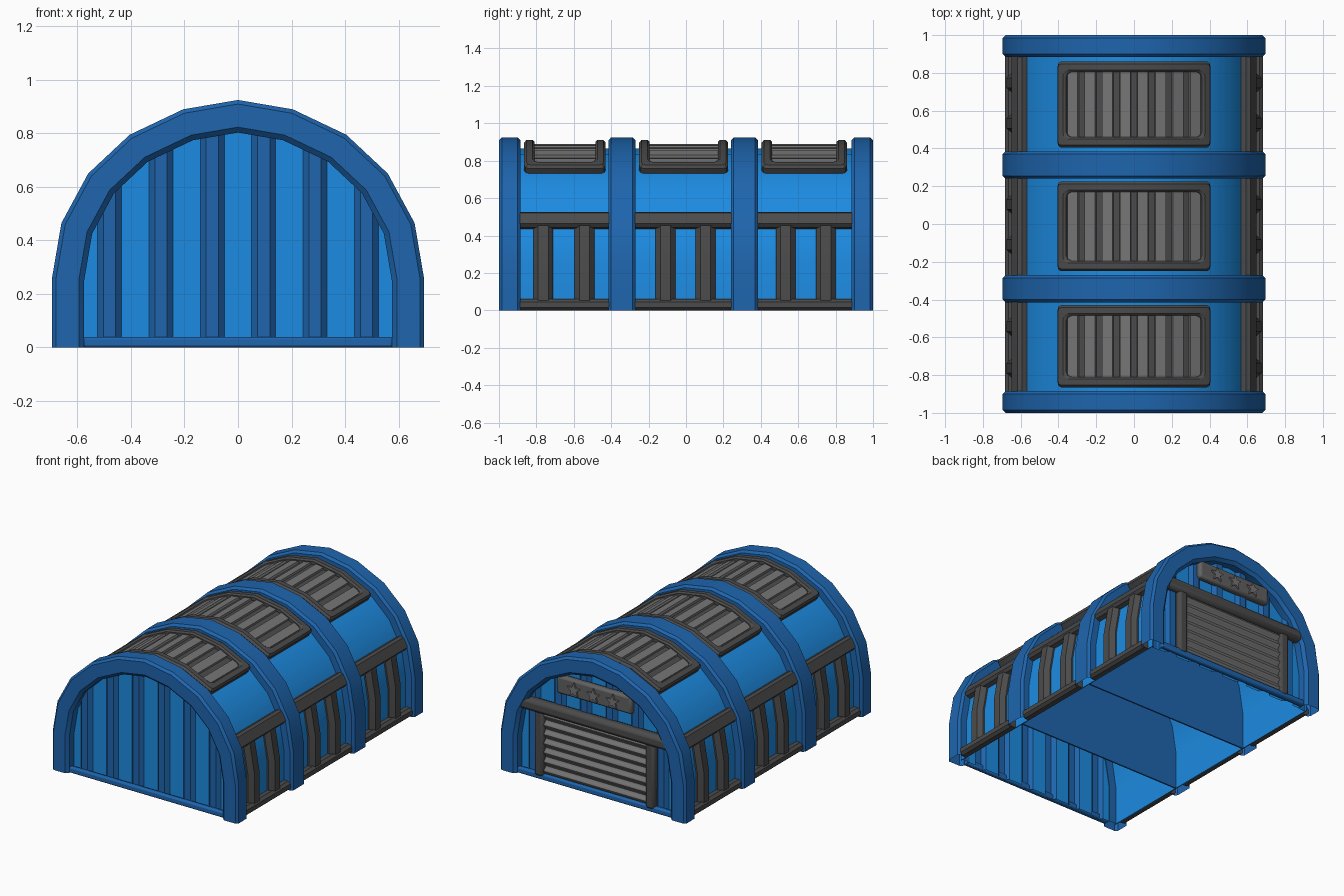
import bpy, bmesh, math
from mathutils import Vector

if "Cube" in bpy.data.objects:
    bpy.data.objects.remove(bpy.data.objects["Cube"])


def material(name, col):
    m = bpy.data.materials.new(name)
    m.diffuse_color = (*col, 1)
    m.use_nodes = True
    m.node_tree.nodes["Principled BSDF"].inputs["Base Color"].default_value = m.diffuse_color
    return m


LIGHT = material("light blue", (0.012, 0.26, 0.76))
BLUE = material("deep blue", (0.013, 0.13, 0.42))
DARK = material("dark grey", (0.07, 0.07, 0.07))
GREY = material("mid grey", (0.18, 0.18, 0.18))
PLATE = material("plaque grey", (0.12, 0.12, 0.12))

# Outer arch outline, mirrored to 13 points (index 0 = left foot, 6 = peak)
half = [(0.695, 0), (0.695, 0.26), (0.66, 0.465), (0.56, 0.65), (0.405, 0.795), (0.205, 0.89), (0, 0.925)]
ARCH = [Vector((-x, z)) for x, z in half] + [Vector(p) for p in half[-2::-1]]


def corner(i, off):
    """Arch point i moved inwards by off (mitred)."""
    def inward(a, b):
        d = (b - a).normalized()
        return Vector((d.y, -d.x))
    a = inward(ARCH[max(i - 1, 0)], ARCH[max(i, 1)])
    b = inward(ARCH[min(i, 11)], ARCH[min(i + 1, 12)])
    m = (a + b).normalized()
    return ARCH[i] + m * (off / m.dot(a))


def pt(t, off, y):
    i = min(int(t), 11)
    p = corner(i, off).lerp(corner(i + 1, off), t - i)
    return (p.x, y, p.y)


def arch_z(x, off):
    for i in range(12):
        a, b = corner(i, off), corner(i + 1, off)
        if a.x < b.x and a.x <= x <= b.x:
            return a.y + (b.y - a.y) * (x - a.x) / (b.x - a.x)
    return 0.26


def loft(name, rings, mat, cap=True, loop=False, closed=True):
    bm = bmesh.new()
    vs = [[bm.verts.new(p) for p in r] for r in rings]
    n = len(vs[0])
    pairs = list(zip(vs, vs[1:])) + ([(vs[-1], vs[0])] if loop else [])
    for a, b in pairs:
        for i in range(n if closed else n - 1):
            j = (i + 1) % n
            bm.faces.new((a[i], a[j], b[j], b[i]))
    if cap and closed and not loop:
        bm.faces.new(vs[0])
        bm.faces.new(vs[-1])
    bmesh.ops.recalc_face_normals(bm, faces=bm.faces)
    me = bpy.data.meshes.new(name)
    bm.to_mesh(me)
    bm.free()
    me.materials.append(mat)
    ob = bpy.data.objects.new(name, me)
    bpy.context.collection.objects.link(ob)
    return ob


def sweep(name, section, ts, mat, cap=True):
    """Section of (offset, y) pairs swept along the arch."""
    return loft(name, [[pt(t, o, y) for o, y in section] for t in ts], mat, cap)


def block(name, x0, x1, y0, y1, z0, z1, mat, bevel=0.0):
    ob = loft(name, [[(x0, y0, z), (x1, y0, z), (x1, y1, z), (x0, y1, z)] for z in (z0, z1)], mat)
    if bevel:
        m = ob.modifiers.new("bevel", 'BEVEL')
        m.width, m.segments = bevel, 2
    return ob


# Tunnel shell, open underneath
FULL = list(range(13))
sweep("shell", [(0.06, -0.94), (0.06, 0.94), (0.066, 0.94), (0.066, -0.94)], FULL, LIGHT)

# Arched ribs: deep ones at the ends, shallow ones with bulkheads in the middle
b = 0.015
for k, (y0, y1) in enumerate([(-1, -0.885), (-0.415, -0.27), (0.24, 0.385), (0.885, 1)]):
    sec = [(0.061, y0), (b, y0), (0, y0 + b), (0, y1 - b), (b, y1), (0.061, y1)]
    if k in (0, 3):
        s = -1 if k == 0 else 1
        yo, yi, ye = (y0, y0 + 0.075, y1) if k == 0 else (y1, y1 - 0.075, y0)
        sec = [(0.061, ye), (b, ye), (0, ye + s * b), (0, yo - s * b), (b, yo),
               (0.1, yo), (0.12, yo - s * 0.02), (0.12, yi), (0.061, yi)]
    sweep(f"arch_rib_{k}", sec, FULL, BLUE, cap=False)
    if k in (1, 2):
        ym = (y0 + y1) / 2
        loft(f"bulkhead_{k}", [[pt(t, 0.062, y) for t in FULL] for y in (ym - 0.005, ym + 0.005)], BLUE)

# Corrugated end walls (raised folds are deep blue) and sills
for s, end in ((-1, "front"), (1, "back")):
    prof = [(-0.59, 0.93)]
    for k in range(6):
        c = (k - 2.5) * 0.192
        prof += [(c - 0.045, 0.93), (c - 0.023, 0.953), (c + 0.023, 0.953), (c + 0.045, 0.93)]
    prof.append((0.59, 0.93))
    wall = loft(f"{end}_wall", [[(x, s * y, 0) for x, y in prof],
                                [(x, s * y, arch_z(x, 0.095)) for x, y in prof]], LIGHT, closed=False)
    wall.data.materials.append(BLUE)
    for f in wall.data.polygons:
        f.material_index = int(abs(f.center.y) > 0.935)
    ya, yb = sorted((s * 0.945, s * 0.98))
    block(f"{end}_sill", -0.58, 0.58, ya, yb, 0, 0.04, BLUE, 0.01)

# Bays between the ribs: side beams and uprights
BAYS = [(-0.885, -0.415, (-0.763, -0.543)), (-0.27, 0.24, (-0.11, 0.105)), (0.385, 0.885, (0.533, 0.747))]
VENTS = [(-0.865, -0.43), (-0.25, 0.225), (0.405, 0.86)]
for k, (y0, y1, posts) in enumerate(BAYS):
    for side in ("left", "right"):
        T = (lambda t: t) if side == "left" else (lambda t: 12 - t)
        for nm, ta, tb, d in (("upper_beam", 1.94, 2.4, 0.07), ("base_beam", 0.0, 0.235, 0.06)):
            prof = [(ta, 0.064), (ta, 0.03), (ta + d, 0.012), (tb - d, 0.012), (tb, 0.03), (tb, 0.064)]
            loft(f"{side}_{nm}_{k}", [[pt(T(t), o, y) for t, o in prof] for y in (y0 - 0.01, y1 + 0.01)], DARK)
        for j, yc in enumerate(posts):
            sec = [(0.063, yc - 0.053), (0.05, yc - 0.053), (0.02, yc - 0.027),
                   (0.02, yc + 0.027), (0.05, yc + 0.053), (0.063, yc + 0.053)]
            sweep(f"{side}_upright_{k}_{j}", sec, [T(t) for t in (0.1, 1, 2)], DARK)


# Roof vents: rounded curved frame, dark bed and light slats
def rounded(ta, tb, y0, y1, r, off):
    rt = r / 0.21
    quarter = [(1 - math.cos(a), 1 - math.sin(a)) for a in (0, math.pi / 4, math.pi / 2)]
    low = [(ta + rt * u, y0 + r * v) for u, v in quarter]
    low += [(t, y0) for t in (5, 6, 7)]
    low += [(tb - rt * u, y0 + r * v) for u, v in reversed(quarter)]
    pts = low + [(t, y0 + y1 - y) for t, y in reversed(low)]
    return [pt(t, off, y) for t, y in pts]


for k, (y0, y1) in enumerate(VENTS):
    def ring(d, r, off):
        return rounded(3.9 + d / 0.21, 8.1 - d / 0.21, y0 + d, y1 - d, r, off)
    loft(f"vent_frame_{k}", [ring(0, 0.025, 0.064), ring(0, 0.025, 0.027), ring(0.012, 0.022, 0.014),
                             ring(0.044, 0.03, 0.014), ring(0.055, 0.03, 0.024), ring(0.055, 0.03, 0.064)],
         DARK, loop=True)
    a, c = y0 + 0.04, y1 - 0.04
    sweep(f"vent_bed_{k}", [(0.062, a), (0.045, a), (0.045, c), (0.062, c)], [4.15, 5, 6, 7, 7.85], DARK)
    for j in range(8):
        tc = 6 + (j - 3.5) * 0.48
        prof = [(tc - 0.16, 0.05), (tc - 0.14, 0.031), (tc + 0.14, 0.031), (tc + 0.16, 0.05)]
        loft(f"vent_slat_{k}_{j}", [[pt(t, o, y) for t, o in prof] for y in (a, c)], GREY)

# Back door: wavy shutter, jambs and lintel
N, STEPS, zb, zt = 7, 8, 0.03, 0.465
prof = [(0.93, zb)]
for k in range(N * STEPS + 1):
    prof.append((0.965 - 0.009 * math.cos(2 * math.pi * k / STEPS), zb + (zt - zb) * k / (N * STEPS)))
prof.append((0.93, zt))
loft("shutter", [[(x, y, z) for y, z in prof] for x in (-0.385, 0.385)], GREY)
for s, nm in ((-1, "left"), (1, "right")):
    xa, xb = sorted((s * 0.38, s * 0.45))
    block(f"{nm}_door_jamb", xa, xb, 0.935, 0.985, 0.02, 0.47, DARK, 0.018)
block("door_lintel", -0.56, 0.56, 0.925, 0.998, 0.448, 0.53, DARK, 0.025)

# Plaque with three stars above the door
block("plaque", -0.28, 0.28, 0.935, 0.985, 0.62, 0.74, PLATE, 0.015)
for k in range(3):
    cx = (k - 1) * 0.145
    star = [(cx + r * math.sin(i * math.pi / 5), 0.678 + r * math.cos(i * math.pi / 5))
            for i in range(10) for r in [0.05 if i % 2 == 0 else 0.022]]
    loft(f"star_{k}", [[(x, y, z) for x, z in star] for y in (0.98, 0.997)], GREY)

# Smooth the gentle curves, keep the chamfers crisp
bpy.ops.object.select_all(action='SELECT')
bpy.context.view_layer.objects.active = bpy.data.objects["shell"]
bpy.ops.object.shade_smooth_by_angle(angle=math.radians(30))
